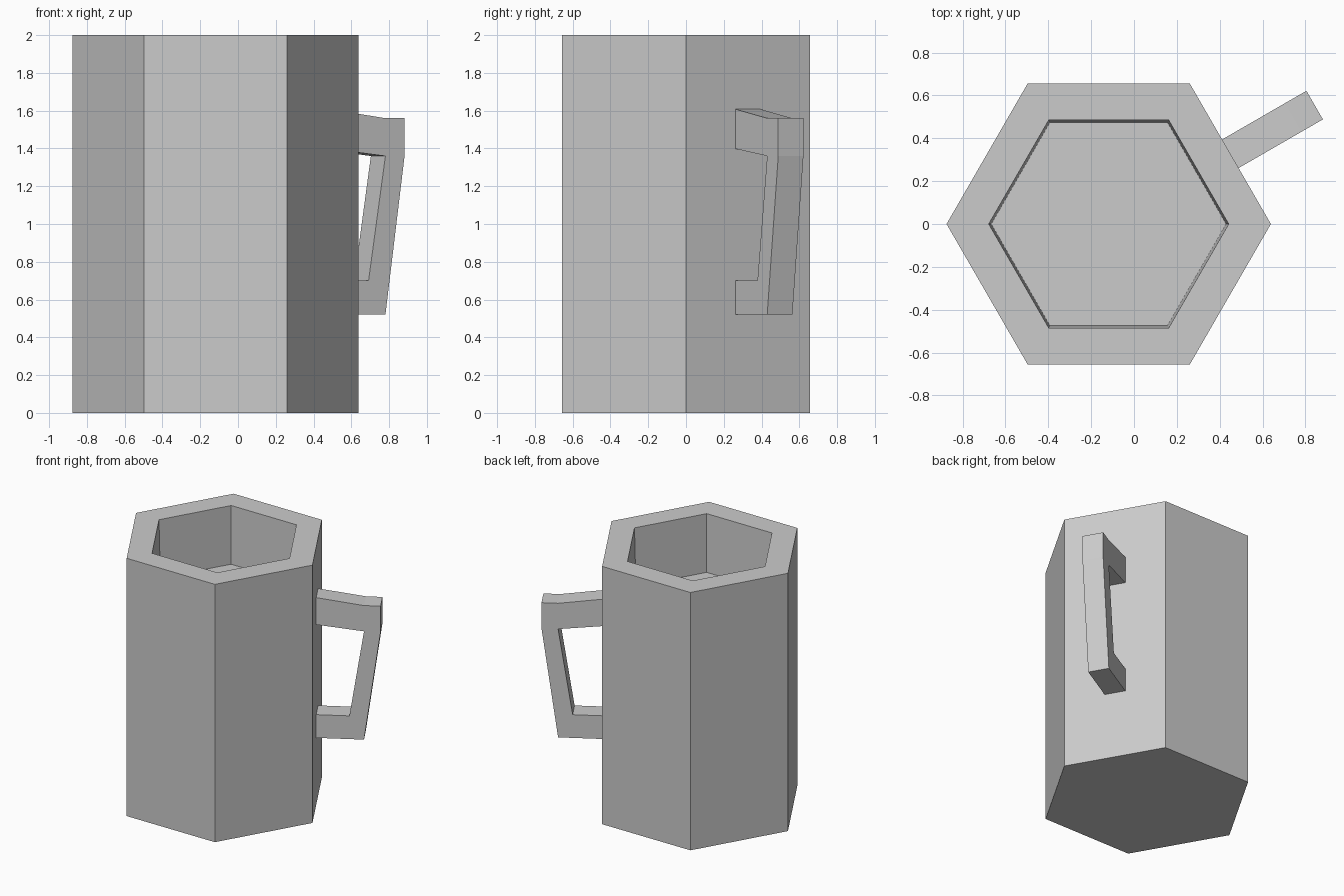
import bpy, bmesh
from math import cos, sin, pi, radians
from mathutils import Matrix

if "Cube" in bpy.data.objects:
    bpy.data.objects.remove(bpy.data.objects["Cube"])

CX = -0.118  # mug axis, offset so body plus handle is centred


def finish(bm, name):
    bmesh.ops.recalc_face_normals(bm, faces=bm.faces)
    me = bpy.data.meshes.new(name)
    bm.to_mesh(me)
    bm.free()
    ob = bpy.data.objects.new(name, me)
    bpy.context.collection.objects.link(ob)
    return ob


# Hexagonal body: outer wall, rim and shallow tapered well
bm = bmesh.new()
rings = []
for r, z in [(0.757, 0), (0.757, 2), (0.56, 2), (0.548, 1.55)]:
    rings.append([bm.verts.new((CX + r * cos(i * pi / 3), r * sin(i * pi / 3), z))
                  for i in range(6)])
for a, b in zip(rings, rings[1:]):
    for i in range(6):
        j = (i + 1) % 6
        bm.faces.new((a[i], a[j], b[j], b[i]))
bm.faces.new(rings[0])
bm.faces.new(rings[-1])
finish(bm, "mug_body")

# Angular handle: side profile (distance from axis, height) extruded sideways
profile = [(0.64, 1.61), (0.993, 1.56), (1.11, 1.56), (1.11, 1.36), (0.993, 0.52),
           (0.64, 0.52), (0.64, 0.70), (0.89, 0.70), (0.993, 1.36), (0.64, 1.40)]
bm = bmesh.new()
sides = [[bm.verts.new((u, s * 0.077, z)) for u, z in profile] for s in (-1, 1)]
for side in sides:
    bm.faces.new(side)
for i in range(len(profile)):
    j = (i + 1) % len(profile)
    bm.faces.new((sides[0][i], sides[0][j], sides[1][j], sides[1][i]))
bm.transform(Matrix.Translation((CX, 0, 0)) @ Matrix.Rotation(radians(30), 4, 'Z'))
finish(bm, "handle")
